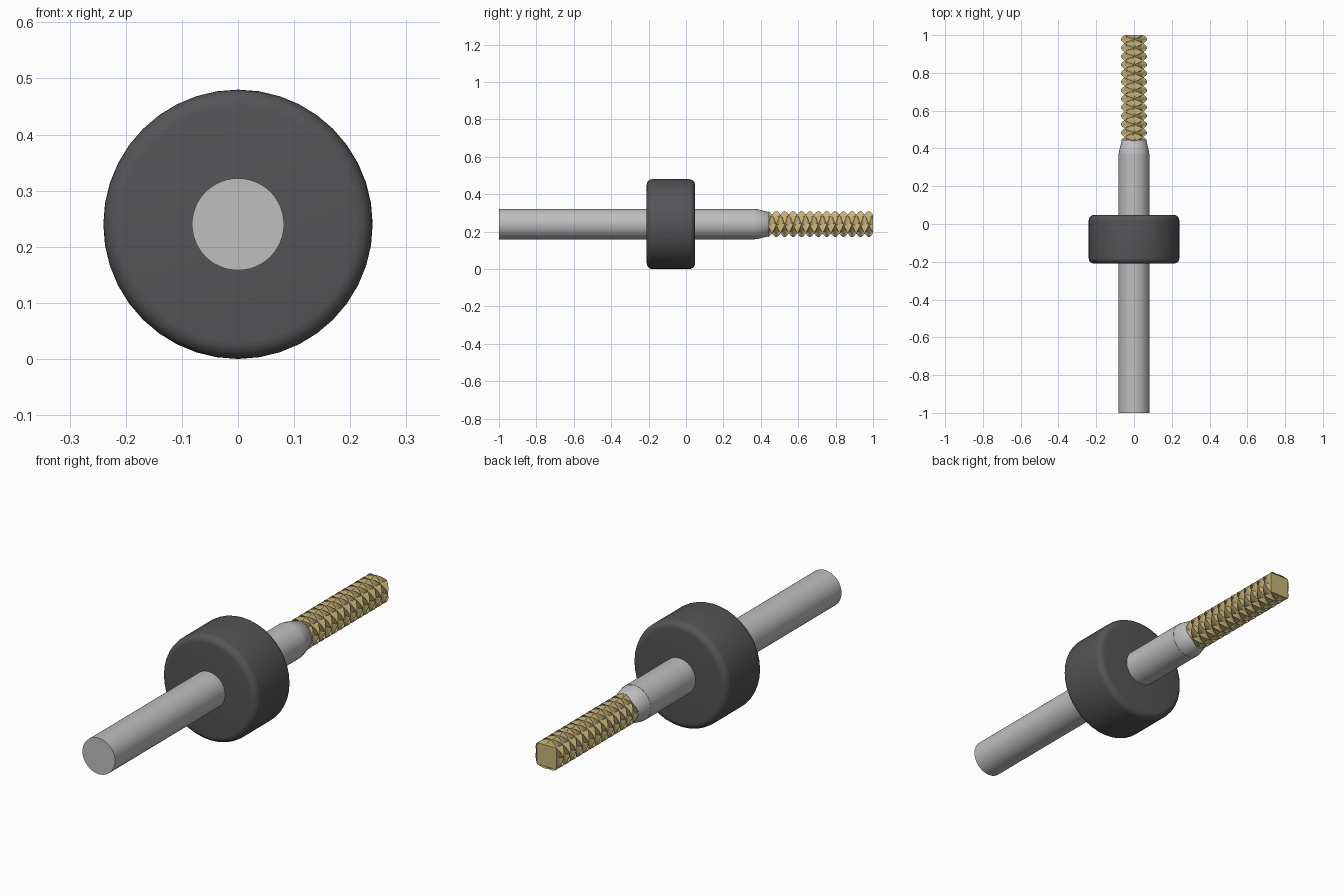
import bpy, math
from mathutils import Matrix

cube = bpy.data.objects.get("Cube")
if cube:
    bpy.data.objects.remove(cube)

AXIS_Z = 0.24


def material(name, rgb):
    m = bpy.data.materials.new(name)
    m.use_nodes = True
    col = (*rgb, 1.0)
    m.diffuse_color = col
    m.node_tree.nodes["Principled BSDF"].inputs["Base Color"].default_value = col
    return m


steel = material("light steel", (0.52, 0.52, 0.53))
rubber = material("dark grey rubber", (0.09, 0.09, 0.095))
gold = material("pale gold", (0.58, 0.46, 0.19))


def loft(name, stations, sides, mat, smooth=True):
    """Skin rings given as (y, radius, twist) along the tool axis, with end caps."""
    verts, faces = [], []
    for y, r, twist in stations:
        for i in range(sides):
            a = 2 * math.pi * i / sides + twist
            verts.append((r * math.cos(a), y, AXIS_Z + r * math.sin(a)))
    for s in range(len(stations) - 1):
        for i in range(sides):
            j = (i + 1) % sides
            a, b = s * sides, (s + 1) * sides
            faces.append((a + i, b + i, b + j, a + j))
    faces.append(tuple(range(sides)))
    last = (len(stations) - 1) * sides
    faces.append(tuple(last + i for i in reversed(range(sides))))
    mesh = bpy.data.meshes.new(name)
    mesh.from_pydata(verts, [], faces)
    mesh.materials.append(mat)
    mesh.update()
    obj = bpy.data.objects.new(name, mesh)
    bpy.context.collection.objects.link(obj)
    if smooth:
        bpy.ops.object.select_all(action='DESELECT')
        obj.select_set(True)
        bpy.context.view_layer.objects.active = obj
        bpy.ops.object.shade_smooth_by_angle(angle=math.radians(35))
    return obj


# Straight shank and the tapered neck behind the cutting end
loft("shank", [(-1, 0.082, 0), (0.37, 0.082, 0)], 48, steel)
loft("neck", [(0.37, 0.081, 0), (0.385, 0.079, 0), (0.44, 0.065, 0), (0.445, 0.06, 0)], 48, steel)

# Collar with rounded rims
RIM, FRONT, BACK, RADIUS = 0.03, -0.21, 0.048, 0.24
arc = [math.pi / 2 * i / 6 for i in range(7)]
front_rim = [(FRONT + RIM * (1 - math.sin(a)), RADIUS - RIM * (1 - math.cos(a)), 0) for a in reversed(arc)]
back_rim = [(BACK - RIM * (1 - math.sin(a)), RADIUS - RIM * (1 - math.cos(a)), 0) for a in arc]
loft("collar", front_rim + back_rim, 40, rubber)

# Cutting end: two square bars twisted opposite ways cross into diamond teeth
START, END, PITCH, STEPS = 0.44, 1.0, 0.18, 120
for name, hand in (("right_hand_cutter", 1), ("left_hand_cutter", -1)):
    rings = []
    for s in range(STEPS + 1):
        y = START + (END - START) * s / STEPS
        rings.append((y, 0.069, math.pi / 4 + hand * 2 * math.pi * (END - y) / PITCH))
    loft(name, rings, 4, gold)
